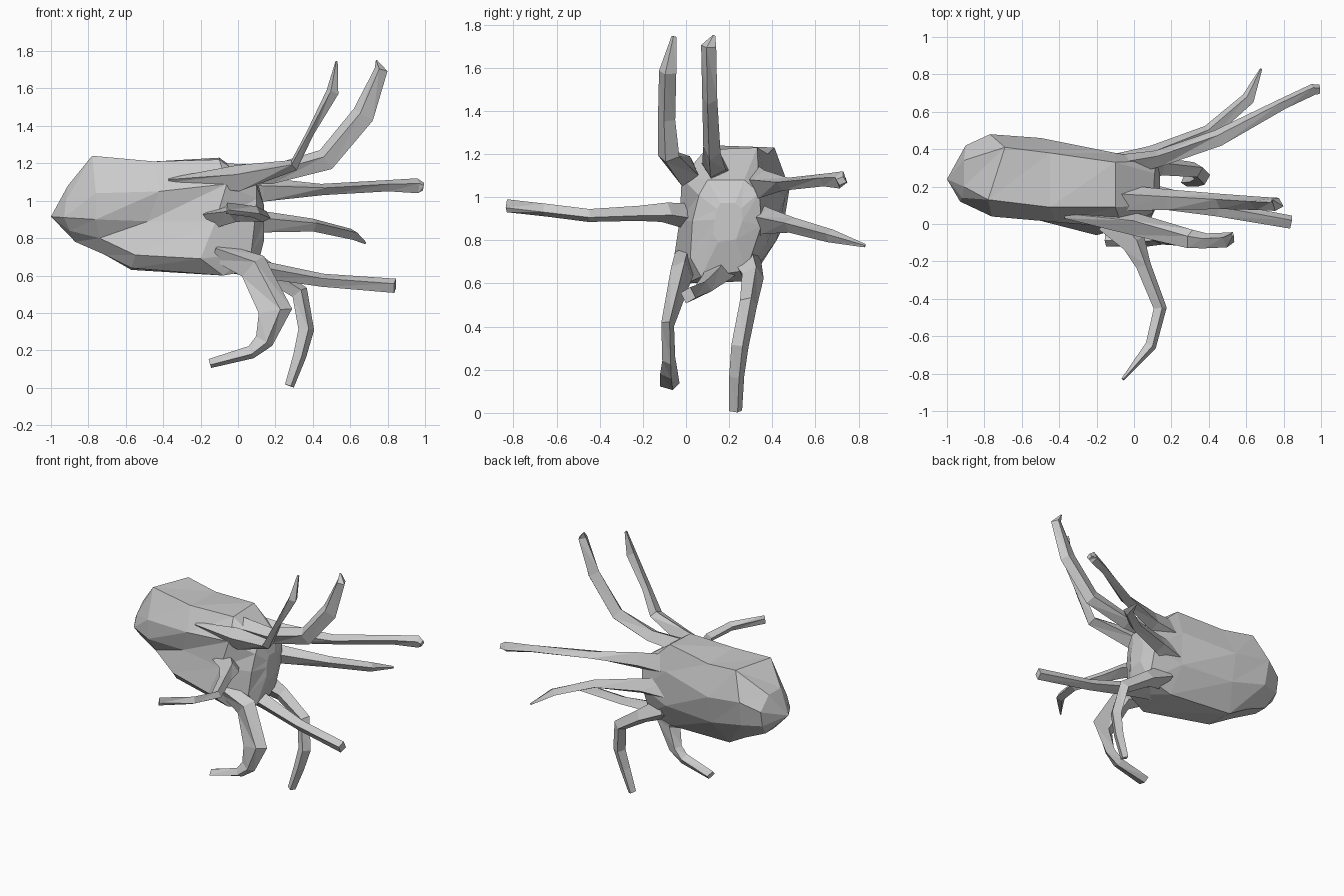
import bpy, bmesh
from mathutils import Vector


def loft(name, rings):
    """Skin a list of equal-length vertex rings into a closed flat-shaded mesh."""
    bm = bmesh.new()
    rows = [[bm.verts.new(p) for p in ring] for ring in rings]
    n = len(rows[0])
    for a, b in zip(rows, rows[1:]):
        for i in range(n):
            j = (i + 1) % n
            bm.faces.new((a[i], a[j], b[j]))
            bm.faces.new((a[i], b[j], b[i]))
    bm.faces.new(rows[0][::-1])
    bm.faces.new(rows[-1])
    bmesh.ops.remove_doubles(bm, verts=bm.verts[:], dist=0.0005)
    bmesh.ops.recalc_face_normals(bm, faces=bm.faces[:])
    me = bpy.data.meshes.new(name)
    bm.to_mesh(me)
    bm.free()
    ob = bpy.data.objects.new(name, me)
    bpy.context.collection.objects.link(ob)
    return ob


def tentacle(name, path, hint):
    """Four-sided limb, trimmed at the mantle; rows are x, y, z, half width, half height."""
    pts = [Vector(p[:3]) for p in path]
    rings = []
    for i, p in enumerate(path):
        t = (pts[min(i + 1, len(pts) - 1)] - pts[max(i - 1, 0)]).normalized()
        side = t.cross(Vector(hint)).normalized()
        up = side.cross(t)
        w, h = side * p[3], up * p[4]
        c = pts[i]
        # slightly skewed diamond section
        rings.append([c + w + h * 0.3, c + h - w * 0.3, c - w - h * 0.3, c - h + w * 0.3])
    ob = loft(name, rings)
    trim = ob.modifiers.new("trim", "BOOLEAN")
    trim.operation, trim.solver, trim.object = "DIFFERENCE", "EXACT", mantle
    return ob


# Mantle: cross-sections (x, y, z), clockwise from the top, with a groove on the near side
rear = [(-.91, .20, 1.08), (-.91, .34, 1.08), (-.90, .42, .98), (-.90, .40, .87),
        (-.87, .32, .78), (-.87, .22, .78), (-.90, .16, .84), (-.93, .12, .91), (-.92, .14, 1.0)]
shoulder = [(-.78, .13, 1.24), (-.69, .41, 1.23), (-.77, .48, 1.04), (-.76, .45, .86),
            (-.71, .33, .71), (-.71, .16, .71), (-.74, .10, .80), (-.76, .04, .90), (-.76, .04, 1.04)]
middle = [(-.45, .09, 1.21), (-.45, .38, 1.20), (-.50, .46, 1.0), (-.50, .42, .80),
          (-.57, .31, .63), (-.57, .10, .64), (-.55, .03, .71), (-.48, .05, .89), (-.42, .01, 1.05)]
neck = [(-.10, .09, 1.22), (-.10, .33, 1.23), (-.10, .38, 1.05), (-.10, .38, .80),
        (-.08, .28, .61), (-.08, .00, .60), (-.20, -.06, .69), (-.12, -.03, .89), (-.06, -.02, 1.09)]
face = [(.10, .10, 1.08), (.11, .27, 1.08), (.12, .34, 1.02), (.11, .35, .87),
        (.10, .28, .66), (.10, .07, .63), (.07, .02, .72), (.09, .03, .89), (.10, .06, 1.01)]
mouth = [(.14, .20 + (y - .20) * .4, .90 + (z - .90) * .4) for x, y, z in face]
mantle = loft("mantle", [[(-1.0, .24, .915)] * 9, rear, shoulder, middle, neck, face, mouth])

Y, Z = (0, 1, 0), (0, 0, 1)

# Raised pair
tentacle("upper_front_tentacle", [
    (-0.37, 0.05, 1.11, 0.012, 0.02), (0.0, 0.0, 1.12, 0.07, 0.06),
    (0.30, -0.08, 1.19, 0.03, 0.05), (0.385, -0.09, 1.36, 0.02, 0.04),
    (0.505, -0.085, 1.58, 0.033, 0.04), (0.527, -0.055, 1.745, 0.006, 0.012)], Y)
tentacle("upper_middle_tentacle", [
    (-0.08, 0.14, 1.14, 0.06, 0.07), (0.18, 0.13, 1.14, 0.05, 0.055),
    (0.47, 0.12, 1.22, 0.06, 0.04), (0.67, 0.11, 1.46, 0.06, 0.035),
    (0.765, 0.105, 1.70, 0.035, 0.035), (0.74, 0.13, 1.75, 0.004, 0.006)], Y)

# Forward pair on the far side
tentacle("long_back_tentacle", [
    (-0.08, 0.31, 1.06, 0.06, 0.09), (0.13, 0.35, 1.06, 0.045, 0.065),
    (0.45, 0.46, 1.06, 0.045, 0.03), (0.80, 0.645, 1.08, 0.03, 0.03),
    (0.96, 0.72, 1.08, 0.03, 0.04), (0.992, 0.72, 1.075, 0.025, 0.02)], Z)
tentacle("curved_back_tentacle", [
    (-0.12, 0.30, 0.88, 0.07, 0.10), (0.10, 0.37, 0.89, 0.05, 0.06),
    (0.40, 0.49, 0.87, 0.04, 0.035), (0.61, 0.67, 0.82, 0.035, 0.03),
    (0.68, 0.83, 0.775, 0.006, 0.008)], Z)

# Low forward arm
tentacle("low_forward_tentacle", [
    (-0.08, 0.17, 0.68, 0.09, 0.06), (0.14, 0.14, 0.63, 0.06, 0.045),
    (0.45, 0.08, 0.575, 0.04, 0.035), (0.84, 0.01, 0.545, 0.035, 0.038)], Z)

# Standing pair
tentacle("back_leg_tentacle", [
    (-0.02, 0.27, 0.72, 0.08, 0.08), (0.14, 0.31, 0.635, 0.05, 0.05),
    (0.33, 0.29, 0.51, 0.045, 0.04), (0.365, 0.25, 0.31, 0.042, 0.04),
    (0.33, 0.235, 0.17, 0.035, 0.035), (0.275, 0.23, 0.01, 0.025, 0.03)], Y)
tentacle("front_leg_tentacle", [
    (-0.12, 0.0, 0.73, 0.05, 0.05), (0.08, -0.02, 0.65, 0.08, 0.05),
    (0.20, -0.085, 0.41, 0.09, 0.03), (0.14, -0.08, 0.25, 0.05, 0.03),
    (0.07, -0.08, 0.19, 0.035, 0.04), (-0.15, -0.075, 0.13, 0.025, 0.045)], Y)

# Sideways arm
tentacle("side_tentacle", [
    (-0.12, 0.03, 0.91, 0.09, 0.06), (0.0, -0.10, 0.93, 0.065, 0.045),
    (0.05, -0.22, 0.925, 0.04, 0.035), (0.14, -0.45, 0.915, 0.035, 0.03),
    (0.09, -0.65, 0.94, 0.03, 0.03), (-0.06, -0.83, 0.96, 0.008, 0.03)], Z)
